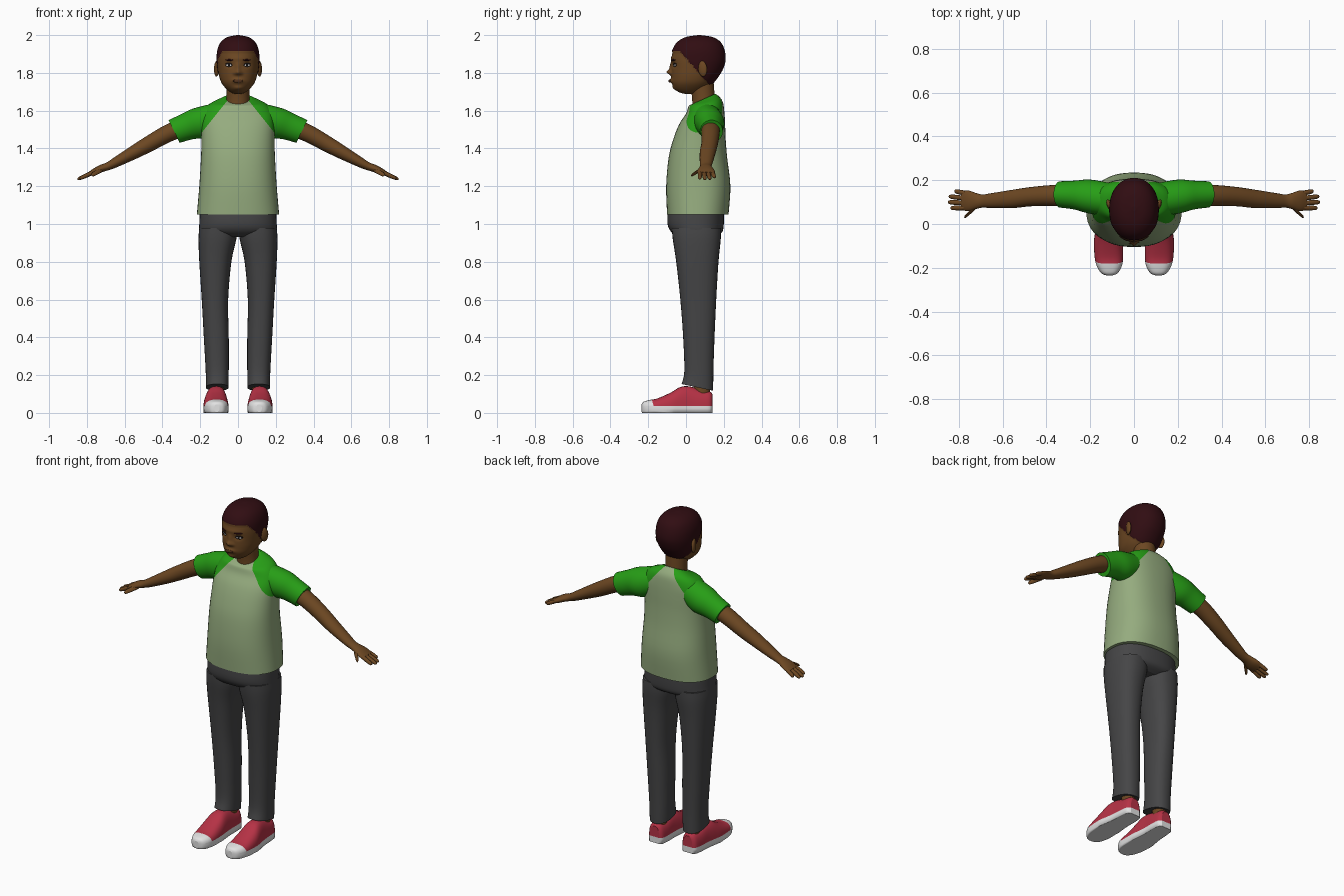
import bpy, bmesh
from math import sin, cos, pi, radians, exp, copysign
from mathutils import Vector
from mathutils.bvhtree import BVHTree

cube = bpy.data.objects.get("Cube")
if cube:
    bpy.data.objects.remove(cube, do_unlink=True)


def material(name, *rgb):
    m = bpy.data.materials.new(name)
    m.use_nodes = True
    m.diffuse_color = (*rgb, 1)
    m.node_tree.nodes["Principled BSDF"].inputs["Base Color"].default_value = (*rgb, 1)
    return m


SKIN = material("brown skin", .15, .063, .016)
HAIR = material("dark hair", .03, .004, .006)
SHIRT = material("pale green cloth", .30, .41, .21)
SLEEVE = material("bright green cloth", .02, .34, .008)
PANTS = material("charcoal cloth", .06, .06, .062)
RED = material("red canvas", .47, .032, .06)
WHITE = material("white rubber", .76, .76, .76)
DARK = material("black", .008, .006, .006)
LIP = material("dark lip", .085, .032, .012)


def finish(bm, name, mats, rule=None, mirror=False):
    bmesh.ops.recalc_face_normals(bm, faces=bm.faces)
    for f in bm.faces:
        f.smooth = len(f.verts) < 9
        if rule:
            f.material_index = int(rule(f.calc_center_median()))
    me = bpy.data.meshes.new(name)
    bm.to_mesh(me)
    bm.free()
    for m in mats:
        me.materials.append(m)
    ob = bpy.data.objects.new(name, me)
    bpy.context.collection.objects.link(ob)
    if mirror:
        ob.modifiers.new("Mirror", "MIRROR").use_mirror_merge = False
    return ob


def spline(rows, steps):
    """Smooth curve through rows of equal length."""
    out = []
    for i in range(len(rows) - 1):
        p0, p1 = rows[max(i - 1, 0)], rows[i]
        p2, p3 = rows[i + 1], rows[min(i + 2, len(rows) - 1)]
        for s in range(steps):
            t = s / steps
            out.append([b + t * ((c - a) / 2 + t * (a - 2.5 * b + 2 * c - d / 2
                        + t * (1.5 * (b - c) + (d - a) / 2)))
                        for a, b, c, d in zip(p0, p1, p2, p3)])
    return out + [list(rows[-1])]


def loft(rings, segs=32, steps=4, square=1.0, pitch=0, tilt=0):
    """Rings are centre x, y, z, two radii and an optional tilt in degrees."""
    bm = bmesh.new()
    u = Vector((cos(radians(pitch)), 0, sin(radians(pitch))))
    loops = []
    for r in spline([(*r, tilt)[:6] for r in rings], steps):
        t = radians(r[5])
        v = Vector((0, cos(t), sin(t)))
        loop = []
        for k in range(segs):
            c, s = cos(2 * pi * k / segs), sin(2 * pi * k / segs)
            c, s = (copysign(abs(w) ** square, w) for w in (c, s))
            loop.append(bm.verts.new(Vector(r[:3]) + u * c * r[3] + v * s * r[4]))
        loops.append(loop)
    for a, b in zip(loops, loops[1:]):
        for k in range(segs):
            n = (k + 1) % segs
            bm.faces.new((a[k], a[n], b[n], b[k]))
    bm.faces.new(loops[0])
    bm.faces.new(loops[-1])
    return bm


def upright(rows):
    """Rows of z, half width, front y, back y, tilt become rings."""
    return [(0, (f + b) / 2, z, w, (b - f) / 2, t) for z, w, f, b, t in rows]


def cut(bm, co, no):
    bmesh.ops.bisect_plane(bm, geom=bm.verts[:] + bm.edges[:] + bm.faces[:],
                           plane_co=co, plane_no=no)


# Shirt body with raglan seams
bm = loft(upright([(1.05, .218, -.10, .225, 0), (1.2, .205, -.105, .235, 0),
                   (1.35, .196, -.092, .218, 0), (1.45, .193, -.067, .21, 0),
                   (1.53, .193, -.035, .207, 0), (1.59, .185, 0, .203, 3),
                   (1.635, .15, .012, .195, 8), (1.655, .10, .02, .175, 18),
                   (1.662, .074, .026, .16, 24)]), 48, 4, .85)
for side in (-1, 1):
    cut(bm, (0, 0, 1.379 / .8), (side, 0, .8))
finish(bm, "shirt_body", [SHIRT, SLEEVE], lambda c: abs(c.x) + .8 * c.z > 1.379)

# Sleeves
finish(loft([(.10, .11, 1.57, .075, .075), (.20, .125, 1.535, .085, .078),
             (.27, .132, 1.515, .073, .066), (.338, .135, 1.49, .067, .06)],
            pitch=64), "sleeves", [SLEEVE], mirror=True)

# Arms and palms
finish(loft([(.25, .13, 1.53, .05, .05), (.37, .13, 1.48, .046, .048),
             (.47, .125, 1.425, .042, .044), (.55, .115, 1.38, .036, .042),
             (.65, .107, 1.325, .026, .034), (.69, .105, 1.305, .021, .03),
             (.72, .105, 1.295, .02, .036), (.755, .106, 1.279, .018, .047),
             (.785, .108, 1.265, .012, .045)], 24, pitch=64),
       "arms", [SKIN], mirror=True)

# Fingers and thumbs
digits = {"index": ((.775, .074, 1.27), (.838, .073, 1.24)),
          "middle": ((.775, .096, 1.27), (.85, .10, 1.236)),
          "ring": ((.775, .118, 1.27), (.846, .126, 1.238)),
          "little": ((.772, .141, 1.271), (.82, .15, 1.247)),
          "thumb": ((.72, .08, 1.29), (.775, .03, 1.258))}
for name, (a, b) in digits.items():
    a, b = Vector(a), Vector(b)
    rings = [(*a.lerp(b, t), .011 * w, .0115 * w)
             for t, w in ((0, 1), (.5, 1), (.85, .85), (.97, .5), (1, .1))]
    finish(loft(rings, 10, 2, pitch=64, tilt=40 if name == "thumb" else 0),
           name + "_fingers", [SKIN], mirror=True)

# Trousers
finish(loft(upright([(1.09, .2, -.095, .2, 0), (1.0, .205, -.098, .2, 0),
                     (.955, .2, -.075, .19, 0), (.93, .14, -.03, .15, 0)]),
            40, 4, .85), "trouser_seat", [PANTS])
finish(loft([(.105, .055, .98, .10, .13), (.109, .057, .92, .10, .127),
             (.12, .06, .8, .085, .112), (.122, .065, .6, .07, .095),
             (.115, .068, .4, .066, .083), (.11, .068, .22, .061, .077),
             (.11, .06, .135, .06, .085, -12)], 32, 4, .85),
       "trouser_legs", [PANTS], mirror=True)

# Ankles and shoes
finish(loft([(.11, .08, .2, .035, .04), (.11, .085, .07, .036, .045)], 20),
       "ankles", [SKIN], mirror=True)
bm = loft([(.112, -.235, .025, .014, .02), (.112, -.224, .025, .038, .034),
           (.113, -.19, .025, .058, .044), (.115, -.15, .025, .065, .052),
           (.117, -.08, .025, .066, .083), (.116, -.03, .025, .06, .112),
           (.114, .02, .025, .054, .115), (.112, .08, .025, .052, .095),
           (.111, .125, .025, .046, .088), (.11, .14, .025, .03, .075)],
          32, 4, .75, tilt=90)
for v in bm.verts:
    v.co.z = max(v.co.z, 0)
cut(bm, (0, 0, .036), (0, 0, 1))
cut(bm, (0, -.16, 0), (0, 1, .3))
finish(bm, "shoes", [RED, WHITE],
       lambda c: c.z < .036 or c.y + .3 * c.z < -.16, mirror=True)

# Neck
finish(loft([(0, .095, 1.58, .066, .062), (0, .092, 1.67, .06, .06),
             (0, .08, 1.77, .062, .065)]), "neck", [SKIN])

# Head with modelled face and close-cropped hair
bm = loft(upright([(1.995, .01, .06, .08, 0), (1.985, .055, 0, .14, 0),
                   (1.96, .088, -.043, .18, 0), (1.92, .106, -.068, .2, 0),
                   (1.87, .11, -.077, .206, 0), (1.82, .106, -.077, .192, 0),
                   (1.78, .099, -.077, .168, 0), (1.745, .086, -.074, .14, 0),
                   (1.715, .062, -.058, .105, 0), (1.695, .036, -.03, .07, 0),
                   (1.687, .008, .01, .03, 0)]), 96, 7, .93)
# Each bump: x, z, x spread, z spread, forward push
bumps = [(0, 1.803, .014, .013, .024), (0, 1.83, .01, .022, .01),
         (0, 1.758, .026, .011, .013), (0, 1.718, .025, .012, .008),
         (.045, 1.842, .02, .013, -.009), (-.045, 1.842, .02, .013, -.009),
         (0, 1.876, .06, .01, .004), (.018, 1.798, .008, .008, .007),
         (-.018, 1.798, .008, .008, .007)]


def is_hair(c):
    return c.z > max(1.738, 1.912 - 1.13 * max(0, c.y + .03))


for v in bm.verts:
    x, y, z = v.co
    if y < .03:
        v.co.y -= sum(p * exp(-((x - bx) / sx) ** 2 - ((z - bz) / sz) ** 2)
                      for bx, bz, sx, sz, p in bumps)
    if is_hair(v.co):
        mid = Vector((0, .07, 1.85))
        v.co = mid + (v.co - mid) * 1.03
bm.normal_update()
skull = BVHTree.FromBMesh(bm)
finish(bm, "head", [SKIN, HAIR], is_hair)


def ellipsoid(name, mat, centre, size, turn=None, mirror=False):
    bm = bmesh.new()
    bmesh.ops.create_uvsphere(bm, u_segments=20, v_segments=12, radius=1)
    for v in bm.verts:
        p = Vector(a * b for a, b in zip(v.co, size))
        v.co = Vector(centre) + (turn @ p if turn else p)
    return finish(bm, name, [mat], mirror=mirror)


def face_plate(name, mat, x, z, w, h, lift, mirror=True):
    """Thin rounded plate lying on the face."""
    hit, normal = skull.ray_cast(Vector((x, -1, z)), Vector((0, 1, 0)))[:2]
    if normal.y > 0:
        normal = -normal
    flat = Vector((normal.x, normal.y, 0)).normalized()
    turn = flat.to_track_quat('-Y', 'Z')
    ellipsoid(name, mat, hit + flat * lift, (w, .004, h), turn, mirror)


# Eyes, brows and mouth
face_plate("eye_rims", DARK, .047, 1.843, .022, .0115, .001)
face_plate("eye_whites", WHITE, .047, 1.841, .017, .007, .0025)
face_plate("irises", DARK, .046, 1.841, .007, .007, .0042)
face_plate("brows", HAIR, .047, 1.868, .024, .0045, -.0005)
face_plate("lips", LIP, 0, 1.757, .026, .009, -.0015, False)

# Ears
ellipsoid("ears", SKIN, (.113, .088, 1.822), (.012, .025, .042),
          Vector((.35, 1, .12)).to_track_quat('Y', 'Z'), True)
